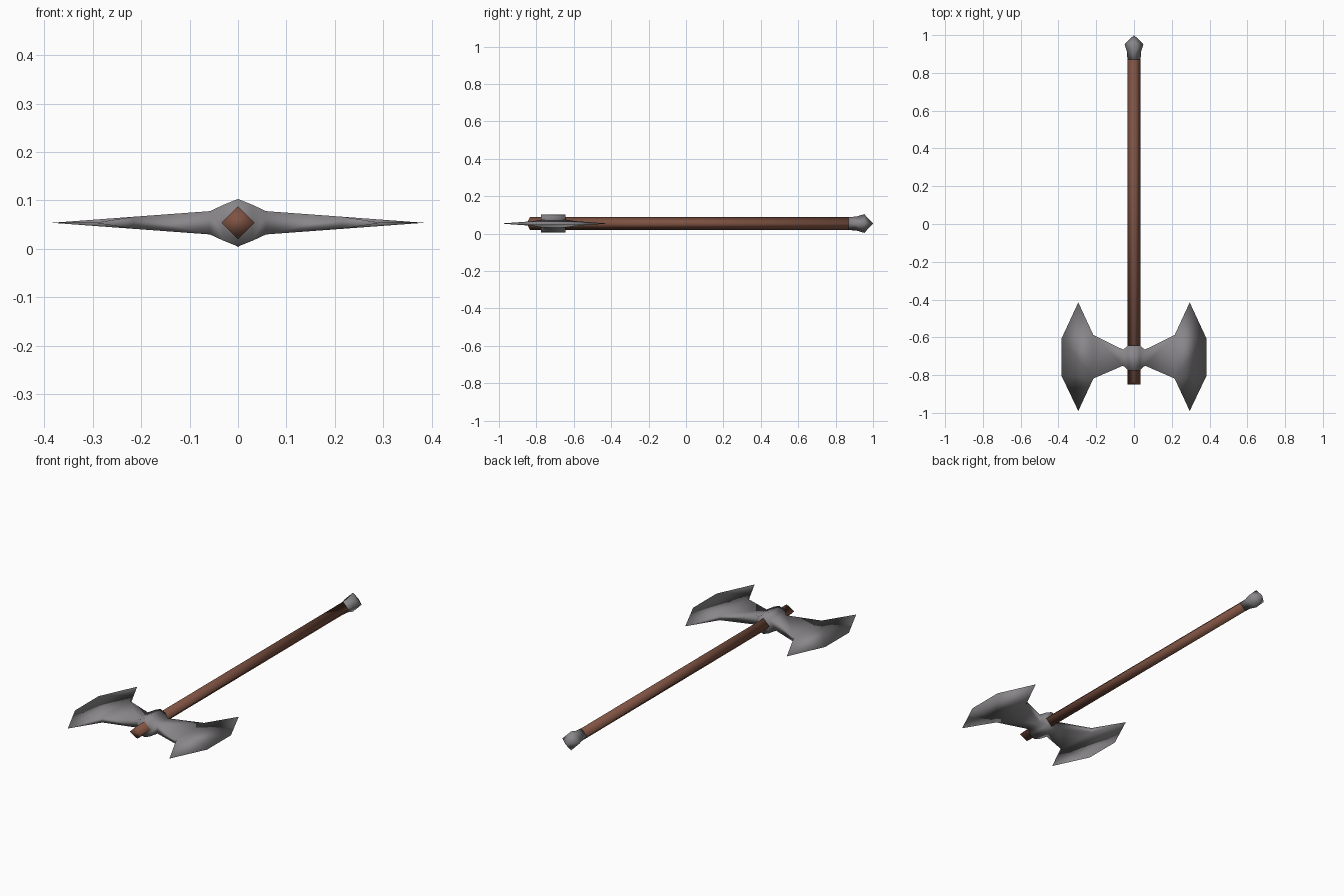
import bpy, bmesh, math

if "Cube" in bpy.data.objects:
    bpy.data.objects.remove(bpy.data.objects["Cube"])

ZC = 0.054  # height of the axe's centre plane


def material(name, rgb):
    m = bpy.data.materials.new(name)
    m.diffuse_color = (*rgb, 1)
    m.use_nodes = True
    m.node_tree.nodes["Principled BSDF"].inputs["Base Color"].default_value = m.diffuse_color
    return m


steel = material("grey steel", (0.25, 0.24, 0.25))
wood = material("brown wood", (0.21, 0.085, 0.055))


def finish(name, bm, mat):
    bmesh.ops.recalc_face_normals(bm, faces=bm.faces)
    me = bpy.data.meshes.new(name)
    bm.to_mesh(me)
    bm.free()
    me.materials.append(mat)
    for p in me.polygons:
        p.use_smooth = True
    ob = bpy.data.objects.new(name, me)
    bpy.context.collection.objects.link(ob)
    return ob


def diamond_bar(name, rings, mat, tip=None):
    """Four-sided bar along y; each ring is (y, radius, y shift of its top and bottom corners)."""
    bm = bmesh.new()
    loops = []
    for y, r, shift in rings:
        loops.append([bm.verts.new((r * math.cos(a), y + shift * abs(math.sin(a)), ZC + r * math.sin(a)))
                      for a in (k * math.pi / 2 for k in range(4))])
    for a, b in zip(loops, loops[1:]):
        for k in range(4):
            bm.faces.new((a[k], a[k - 1], b[k - 1], b[k]))
    bm.faces.new(loops[0])
    if tip is None:
        bm.faces.new(loops[-1])
    else:
        t = bm.verts.new((0, tip, ZC))
        for k in range(4):
            bm.faces.new((loops[-1][k], loops[-1][k - 1], t))
    return finish(name, bm, mat)


# Wooden shaft and pointed pommel
diamond_bar("shaft", [(-0.85, 0.034, 0.015), (0.885, 0.034, 0)], wood)
diamond_bar("pommel", [(0.87, 0.035, 0), (0.91, 0.037, 0), (0.953, 0.05, 0)], steel, tip=1.0)

# Double axe head: one half as cross-sections (x, low y, high y, half thickness)
bm = bmesh.new()
sections = [(0, -0.775, -0.643, 0.049), (0.03, -0.775, -0.643, 0.037),
            (0.058, -0.75, -0.665, 0.024), (0.215, -0.818, -0.588, 0.0125)]
loops = [[bm.verts.new((x, y, ZC + s * h)) for y, s in ((lo, -1), (hi, -1), (hi, 1), (lo, 1))]
         for x, lo, hi, h in sections]
for a, b in zip(loops, loops[1:]):
    for k in range(4):
        bm.faces.new((a[k], a[k - 1], b[k - 1], b[k]))

# Sharp cutting edge with two swept horns
horn_lo, edge_lo, edge_hi, horn_hi = [bm.verts.new((x, y, ZC)) for x, y in
                                      ((0.295, -0.99), (0.384, -0.803), (0.384, -0.607), (0.295, -0.415))]
c = loops[-1]
for lo, hi in ((c[0], c[1]), (c[3], c[2])):
    bm.faces.new((lo, hi, edge_hi, edge_lo))
    bm.faces.new((lo, edge_lo, horn_lo))
    bm.faces.new((hi, horn_hi, edge_hi))
bm.faces.new((c[0], c[3], horn_lo))
bm.faces.new((c[1], c[2], horn_hi))
head = finish("axe_head", bm, steel)
mirror = head.modifiers.new("mirror", 'MIRROR')
mirror.use_axis[0] = True
mirror.use_mirror_merge = True
